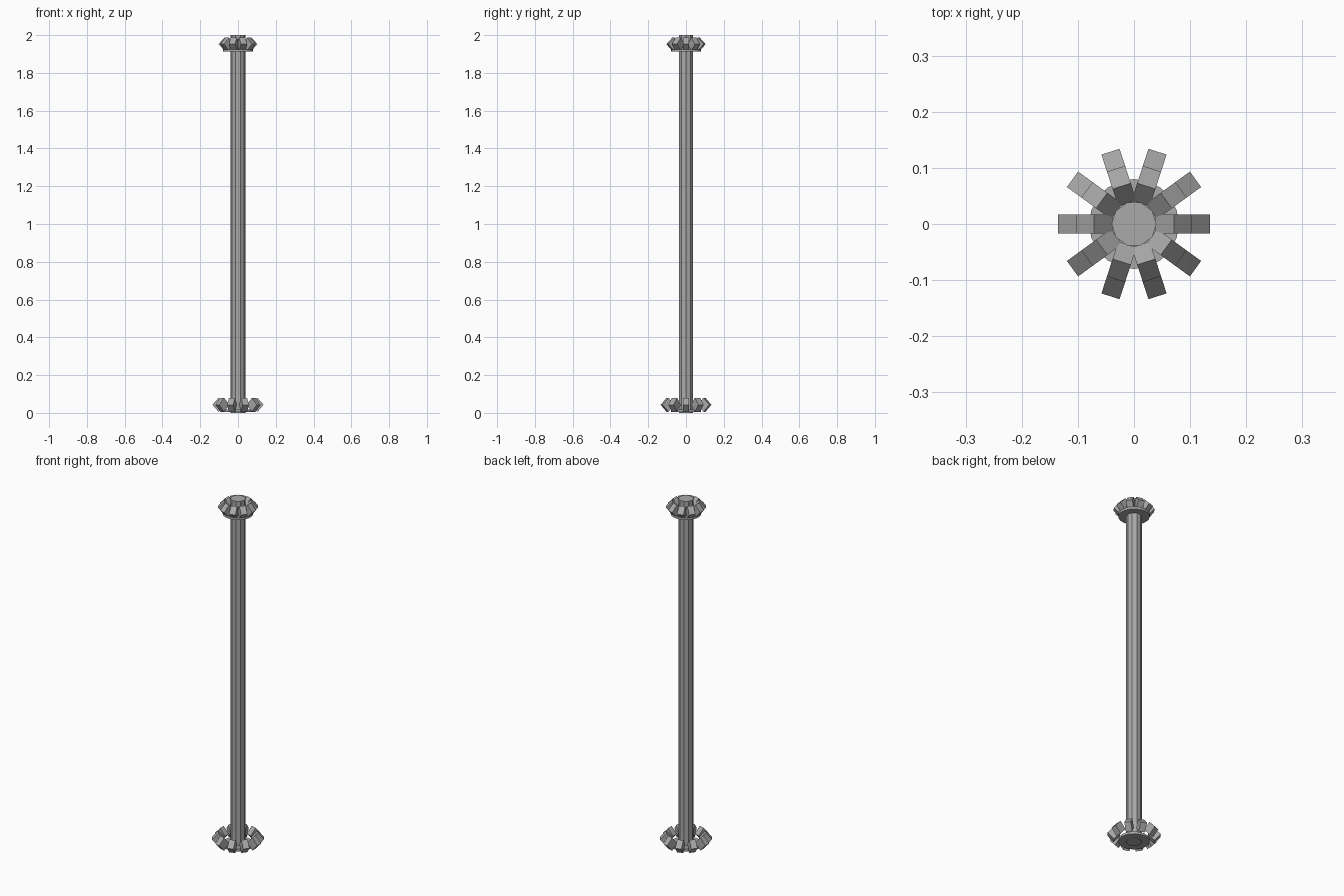
import bpy
import math
from mathutils import Matrix

cube = bpy.data.objects.get("Cube")
if cube:
    bpy.data.objects.remove(cube, do_unlink=True)

steel = bpy.data.materials.new("grey steel")
steel.use_nodes = True
steel.diffuse_color = (0.4, 0.4, 0.4, 1)
steel.node_tree.nodes["Principled BSDF"].inputs["Base Color"].default_value = (0.4, 0.4, 0.4, 1)

TEETH = 10


def mesh_object(name, verts, faces):
    mesh = bpy.data.meshes.new(name)
    mesh.from_pydata(verts, [], faces)
    mesh.materials.append(steel)
    obj = bpy.data.objects.new(name, mesh)
    bpy.context.collection.objects.link(obj)
    return obj


def prism(name, radius, bottom, top, sides):
    """Upright flat-sided cylinder with a corner on +x."""
    verts = [(radius * math.cos(math.tau * i / sides),
              radius * math.sin(math.tau * i / sides), z)
             for z in (bottom, top) for i in range(sides)]
    faces = [(i, (i + 1) % sides, sides + (i + 1) % sides, sides + i)
             for i in range(sides)]
    faces += [tuple(reversed(range(sides))), tuple(range(sides, 2 * sides))]
    return mesh_object(name, verts, faces)


def tooth_ring(name, radius, height, half_width, reach, rise):
    """Ring of blocks, each standing on its edge with a diamond profile."""
    profile = [(radius + reach, height), (radius, height + rise),
               (radius - reach, height), (radius, height - rise)]
    verts, faces = [], []
    for t in range(TEETH):
        turn = Matrix.Rotation(math.tau * t / TEETH, 3, 'Z')
        b = len(verts)
        verts += [turn @ Matrix.Translation((r, y, z)).translation
                  for y in (-half_width, half_width) for r, z in profile]
        faces += [(b + i, b + 4 + i, b + 4 + (i + 1) % 4, b + (i + 1) % 4)
                  for i in range(4)]
        faces += [(b, b + 1, b + 2, b + 3), (b + 7, b + 6, b + 5, b + 4)]
    return mesh_object(name, verts, faces)


# Shaft
prism("shaft", 0.04, 0, 2, 10)

# Gear discs
prism("upper_gear_disc", 0.08, 1.912, 1.925, 20)
prism("lower_gear_disc", 0.08, 0.004, 0.017, 20)

# Bevelled gear teeth
tooth_ring("upper_gear_teeth", 0.071, 1.952, 0.017, 0.0325, 0.035)
tooth_ring("lower_gear_teeth", 0.103, 0.043, 0.017, 0.0325, 0.037)
